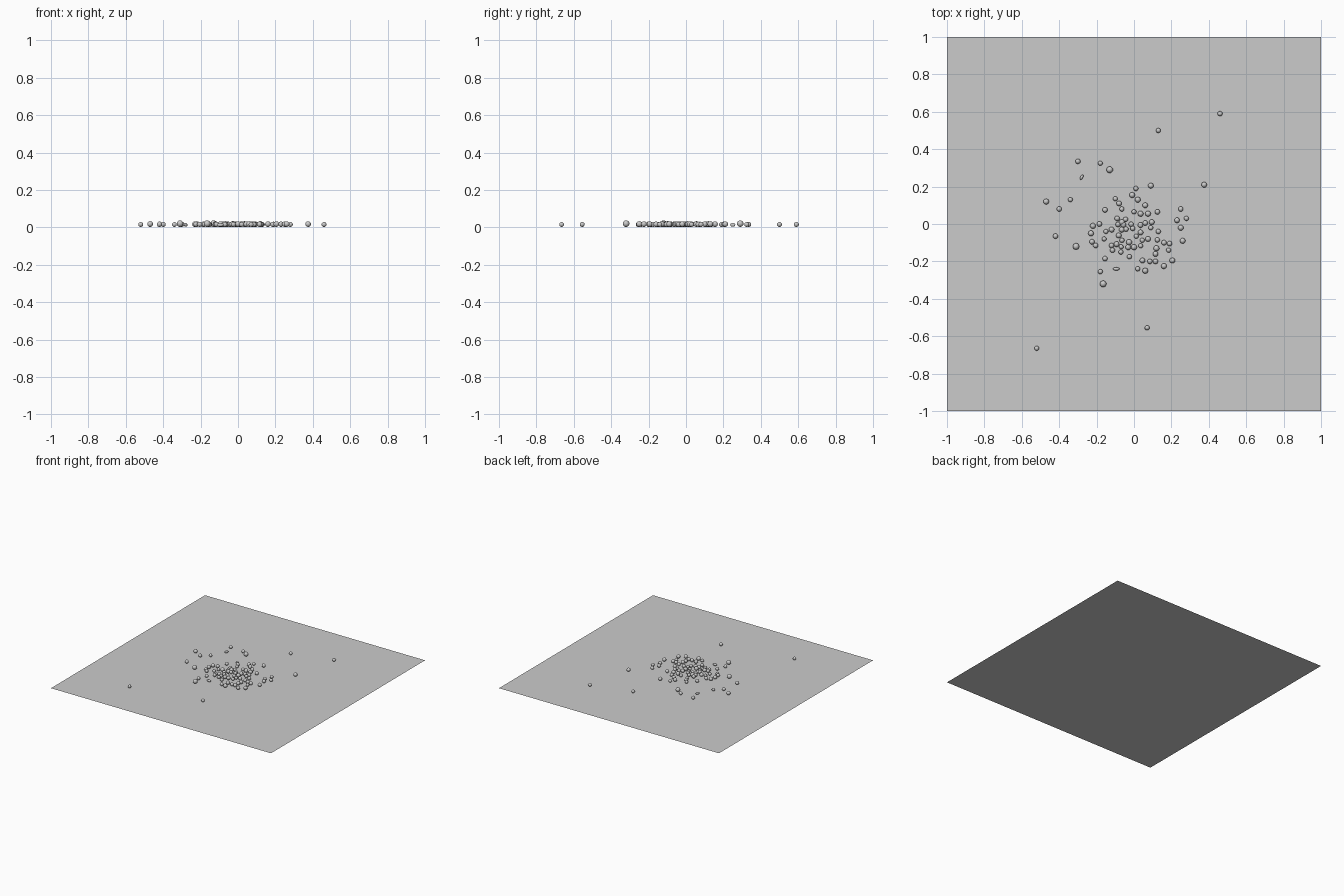
import bpy
import math
import random

cube = bpy.data.objects.get("Cube")
if cube:
    bpy.data.objects.remove(cube, do_unlink=True)

random.seed(4)


def make_material(name, value):
    mat = bpy.data.materials.new(name)
    mat.use_nodes = True
    colour = (value, value, value, 1.0)
    mat.diffuse_color = colour
    mat.node_tree.nodes["Principled BSDF"].inputs["Base Color"].default_value = colour
    return mat


stone_grey = make_material("stone grey", 0.6)

# Flat ground sheet
bpy.ops.mesh.primitive_plane_add(size=2, location=(0, 0, 0))
ground = bpy.context.object
ground.name = "ground_sheet"
ground.data.materials.append(stone_grey)

# One smooth round pebble, shared by every pebble on the sheet
bpy.ops.mesh.primitive_uv_sphere_add(segments=16, ring_count=10, radius=1)
first_pebble = bpy.context.object
bpy.ops.object.shade_smooth()
pebble_mesh = first_pebble.data
pebble_mesh.name = "pebble"
pebble_mesh.materials.append(stone_grey)
bpy.data.objects.remove(first_pebble, do_unlink=True)


def add_pebble(name, x, y, radius, stretch=(1, 1, 1), turn=0.0):
    pebble = bpy.data.objects.new(name, pebble_mesh)
    pebble.location = (x, y, 0.003 + radius)
    pebble.scale = [radius * s for s in stretch]
    pebble.rotation_euler.z = turn
    bpy.context.collection.objects.link(pebble)


# Large pebbles, in hundredths of a unit
for x, y in [(-13, 29), (-31, -12), (-16.5, -32)]:
    add_pebble("large_pebble", x / 100, y / 100, 0.0175)

# Two chips, long and thin
add_pebble("chip", -0.28, 0.25, 0.011, (0.7, 1.4, 0.9), math.radians(-30))
add_pebble("chip", -0.095, -0.24, 0.011, (1.6, 0.8, 0.9))

# Round pebbles, scattered loosely around the middle
scattered = [
    (46, 59), (13, 50), (-30, 33.5), (-18, 32.5), (-34, 13), (-40, 8),
    (-47, 12), (37.5, 21), (9, 20.5), (1, 19), (-42, -6.5), (-18, -25.5),
    (7, -55.5), (-52, -66.5), (2, -24), (6, -25), (16, -22.5), (20.5, -19.5),
    (26, -9), (28, 3), (25, 8), (23, 2), (25, -2), (-1, 15.5), (2, 13),
    (-10, 13.5), (-8, 11), (6, 10), (-15.5, 7.5), (-6.5, 8), (12.5, 6.5),
    (0, 6.5), (3.5, 5.5), (7.5, 5.5), (-9, 3), (-4.5, 2.5), (-6.5, 1),
    (-18.5, 0), (-22, -1), (-23, -5), (-22.5, -9.5), (-20.5, -11.5),
    (9.5, 1), (6, 0.5), (9, -2), (13, -4), (-12, -3), (-15, -4), (-16, -8),
    (7.5, -8), (12.5, -8.5), (16, -10), (19, -10.5), (-12, -11.5),
    (12, -13), (18.5, -14), (-11.5, -14), (-7, -15), (11.5, -16),
    (-2.5, -17.5), (-15.5, -18.5), (4.5, -19.5), (8.5, -20), (11.5, -20),
]
for x, y in scattered:
    add_pebble("pebble", x / 100, y / 100, random.uniform(0.0125, 0.0155))

# Dense core, kept apart by a minimum spacing
core = []
while len(core) < 18:
    x = random.uniform(-0.1, 0.05)
    y = random.uniform(-0.13, 0.0)
    if all(math.hypot(x - a, y - b) > 0.023 for a, b in core):
        core.append((x, y))
        add_pebble("core_pebble", x, y, random.uniform(0.0125, 0.0155))
